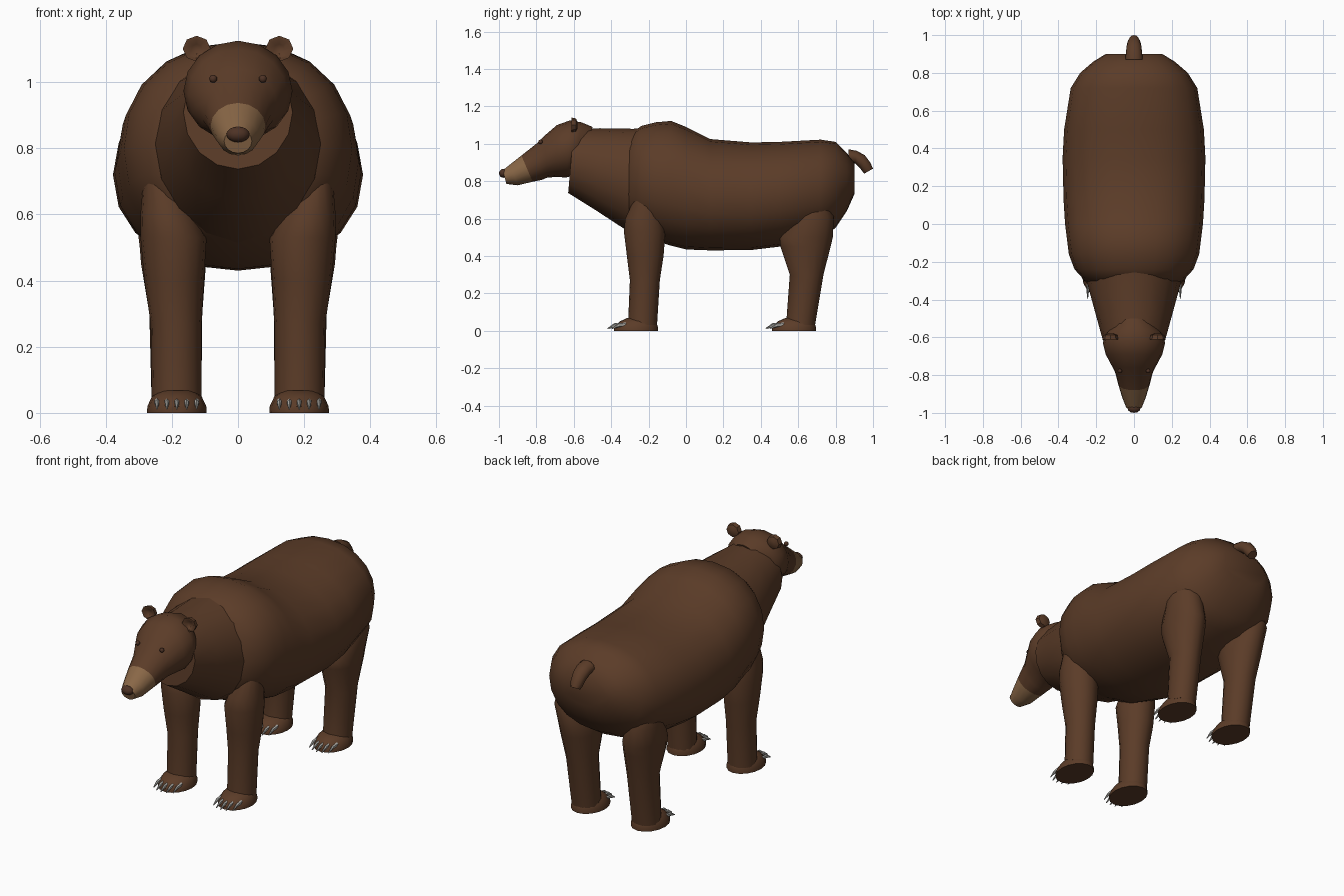
import bpy
import bmesh
import math

if "Cube" in bpy.data.objects:
    bpy.data.objects.remove(bpy.data.objects["Cube"])


def material(name, rgb):
    m = bpy.data.materials.new(name)
    m.use_nodes = True
    colour = (*rgb, 1)
    m.diffuse_color = colour
    m.node_tree.nodes["Principled BSDF"].inputs["Base Color"].default_value = colour
    return m


FUR = material("brown_fur", (0.105, 0.045, 0.021))
TAN = material("tan_muzzle", (0.25, 0.135, 0.062))
DARK = material("dark_brown", (0.075, 0.032, 0.018))
CLAW = material("grey_claw", (0.45, 0.44, 0.41))


def finish(name, bm, mats, angle=40):
    bmesh.ops.recalc_face_normals(bm, faces=bm.faces)
    mesh = bpy.data.meshes.new(name)
    bm.to_mesh(mesh)
    bm.free()
    for m in mats:
        mesh.materials.append(m)
    ob = bpy.data.objects.new(name, mesh)
    bpy.context.collection.objects.link(ob)
    bpy.ops.object.select_all(action="DESELECT")
    ob.select_set(True)
    bpy.context.view_layer.objects.active = ob
    bpy.ops.object.shade_smooth_by_angle(angle=math.radians(angle))
    return ob


def loft(name, rings, mats=(FUR,), sides=16, x=0, power=2.0, second_from=None):
    """Skin oval rings, each given as (y, z) of two ends, half width and x offset."""
    bm = bmesh.new()
    loops = []
    for ya, za, yb, zb, w, *offset in rings:
        cx = x + (offset[0] if offset else 0)
        loop = []
        for i in range(sides):
            a = math.tau * i / sides
            c, s = (math.copysign(abs(t) ** (2 / power), t)
                    for t in (math.cos(a), math.sin(a)))
            loop.append(bm.verts.new((cx + w * s,
                                      (ya + yb) / 2 + c * (ya - yb) / 2,
                                      (za + zb) / 2 + c * (za - zb) / 2)))
        loops.append(loop)
    for k, (p, q) in enumerate(zip(loops, loops[1:])):
        for i in range(sides):
            j = (i + 1) % sides
            f = bm.faces.new((p[i], p[j], q[j], q[i]))
            f.material_index = int(second_from is not None and k >= second_from)
    bm.faces.new(loops[0])
    bm.faces.new(loops[-1]).material_index = int(second_from is not None)
    return finish(name, bm, mats)


def upright(sections):
    """Rings standing across the body: y, top, bottom, half width."""
    return [(y, t, y, b, w) for y, t, b, w in sections]


def level(sections, side=1, shift=0):
    """Rings lying flat: z, front y, back y, half width, x."""
    return [(f + shift, z, b + shift, z, w, x * side) for z, f, b, w, x in sections]


def ball(name, centre, size, mat, segments=12):
    bm = bmesh.new()
    bmesh.ops.create_uvsphere(bm, u_segments=segments, v_segments=8, radius=1)
    bmesh.ops.scale(bm, vec=size, verts=bm.verts)
    bmesh.ops.translate(bm, vec=centre, verts=bm.verts)
    return finish(name, bm, (mat,))


# Torso with shoulder hump and rounded rump
loft("torso", upright([
    (-0.33, 0.95, 0.62, 0.19), (-0.30, 1.05, 0.56, 0.26),
    (-0.24, 1.095, 0.52, 0.315), (-0.16, 1.115, 0.48, 0.345),
    (-0.08, 1.122, 0.455, 0.355), (0.0, 1.09, 0.435, 0.365),
    (0.13, 1.025, 0.43, 0.373), (0.35, 1.007, 0.432, 0.378),
    (0.5, 1.01, 0.45, 0.37), (0.72, 1.022, 0.5, 0.335),
    (0.8, 1.01, 0.55, 0.285), (0.86, 0.95, 0.64, 0.215),
    (0.9, 0.9, 0.73, 0.15)]), sides=20, power=2.15)

# Neck and chest, ending in a collar behind the head
loft("neck", [
    (-0.2, 1.09, -0.15, 0.49, 0.26), (-0.28, 1.08, -0.33, 0.545, 0.25),
    (-0.46, 1.083, -0.48, 0.643, 0.205), (-0.6, 1.08, -0.63, 0.737, 0.165)])

# Head tapering into the tan muzzle
loft("head", [
    (-0.5, 1.09, -0.56, 0.86, 0.09), (-0.56, 1.115, -0.6, 0.83, 0.15),
    (-0.62, 1.125, -0.64, 0.82, 0.165), (-0.69, 1.1, -0.69, 0.822, 0.15),
    (-0.76, 1.04, -0.74, 0.82, 0.118), (-0.8, 1.0, -0.77, 0.807, 0.1),
    (-0.88, 0.937, -0.82, 0.797, 0.083), (-0.94, 0.89, -0.9, 0.778, 0.062),
    (-0.98, 0.858, -0.96, 0.785, 0.042)], mats=(FUR, TAN), second_from=6)
ball("nose", (0, -0.975, 0.842), (0.035, 0.025, 0.024), DARK)

# Short curled tail
loft("tail", [
    (0.87, 0.97, 0.87, 0.9, 0.045), (0.91, 0.963, 0.905, 0.895, 0.043),
    (0.955, 0.94, 0.93, 0.87, 0.039), (0.985, 0.9, 0.945, 0.85, 0.034),
    (1.0, 0.867, 0.953, 0.84, 0.025)], sides=12)

FRONT_LEG = [
    (0.72, -0.27, -0.15, 0.05, 0.235), (0.6, -0.325, -0.12, 0.085, 0.21),
    (0.53, -0.332, -0.11, 0.1, 0.195), (0.4, -0.316, -0.12, 0.09, 0.193),
    (0.27, -0.3, -0.14, 0.077, 0.187), (0.03, -0.31, -0.155, 0.075, 0.186)]
REAR_LEG = [
    (0.68, 0.6, 0.76, 0.06, 0.235), (0.61, 0.565, 0.79, 0.09, 0.22),
    (0.5, 0.5, 0.785, 0.1, 0.197), (0.45, 0.505, 0.773, 0.098, 0.195),
    (0.3, 0.555, 0.735, 0.08, 0.188), (0.03, 0.535, 0.69, 0.075, 0.186)]
FOOT = [
    (0.0, -0.385, -0.15, 0.09, 0.185), (0.02, -0.385, -0.15, 0.089, 0.185),
    (0.05, -0.355, -0.16, 0.075, 0.185), (0.068, -0.315, -0.18, 0.05, 0.185)]

for side, label in ((1, "left"), (-1, "right")):
    # Eyes and cupped ears
    ball(f"{label}_eye", (0.075 * side, -0.778, 1.01), (0.012,) * 3, DARK)
    loft(f"{label}_ear", upright([
        (-0.58, 1.115, 1.085, 0.015), (-0.588, 1.135, 1.067, 0.037),
        (-0.612, 1.14, 1.062, 0.042), (-0.612, 1.13, 1.072, 0.033),
        (-0.6, 1.115, 1.085, 0.015)]), sides=8, x=0.125 * side)

    # Legs, feet and claws
    for end, leg, shift in (("front", FRONT_LEG, 0), ("rear", REAR_LEG, 0.845)):
        loft(f"{label}_{end}_leg", level(leg, side))
        loft(f"{label}_{end}_foot", level(FOOT, side, shift))
        for i in range(5):
            y = shift + 0.006 * (i - 2) ** 2
            loft(f"{label}_{end}_claw_{i + 1}", [
                (y - 0.345, 0.045, y - 0.345, 0.022, 0.008),
                (y - 0.385, 0.04, y - 0.38, 0.02, 0.007),
                (y - 0.42, 0.014, y - 0.418, 0.01, 0.002)],
                mats=(CLAW,), sides=6, x=side * 0.185 + (i - 2) * 0.03)
